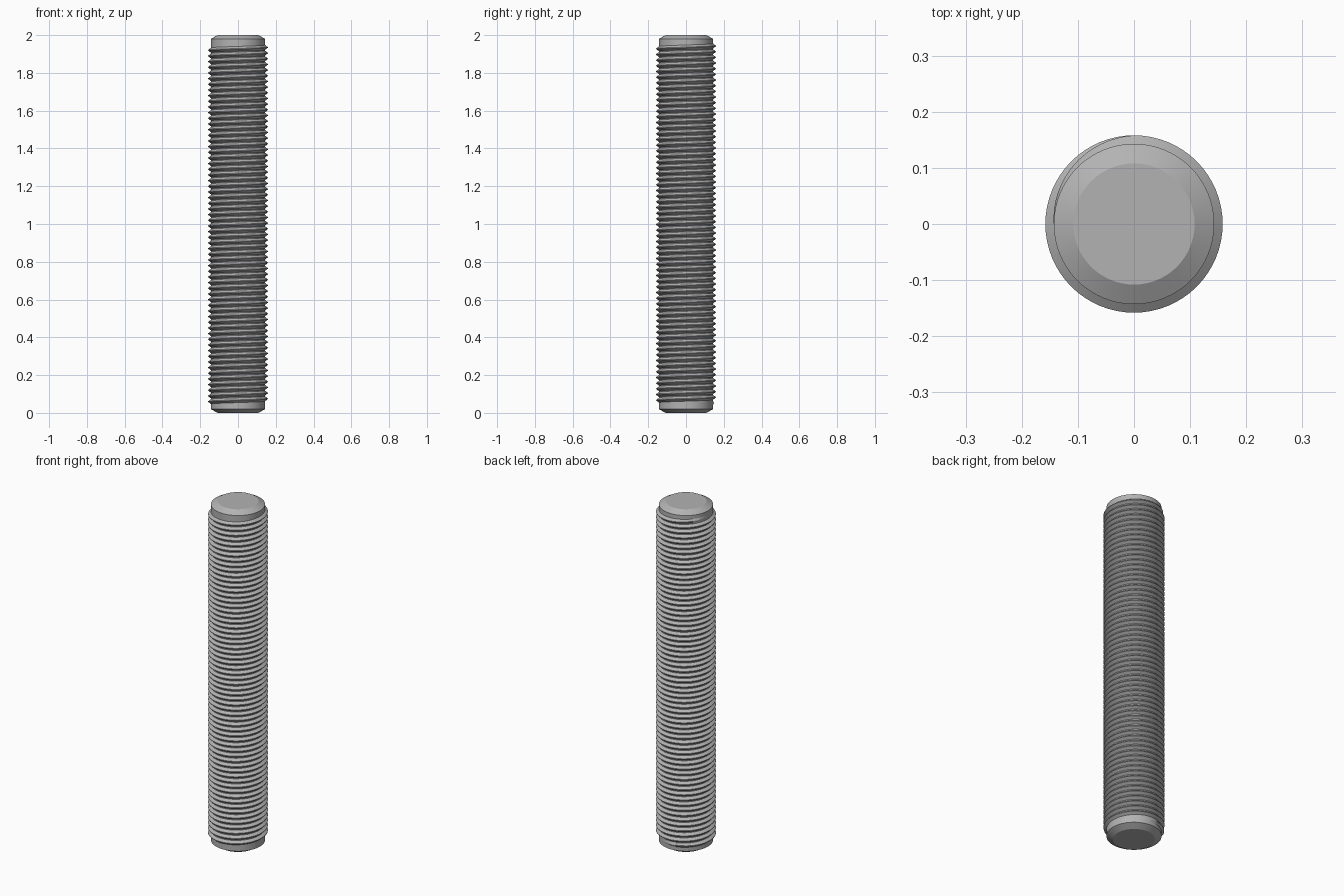
import bpy, bmesh, math

LENGTH, TIP, ROOT, CREST = 2.0, 0.108, 0.143, 0.158
PITCH, STEPS = 0.03, 64
START, END = 0.035, 1.965

if "Cube" in bpy.data.objects:
    bpy.data.objects.remove(bpy.data.objects["Cube"])

steel = bpy.data.materials.new("grey steel")
steel.use_nodes = True
GREY = (0.45, 0.45, 0.45, 1)
steel.diffuse_color = GREY
steel.node_tree.nodes["Principled BSDF"].inputs["Base Color"].default_value = GREY


def finish(name, bm):
    bmesh.ops.recalc_face_normals(bm, faces=bm.faces)
    mesh = bpy.data.meshes.new(name)
    bm.to_mesh(mesh)
    bm.free()
    mesh.materials.append(steel)
    obj = bpy.data.objects.new(name, mesh)
    bpy.context.collection.objects.link(obj)
    bpy.ops.object.select_all(action="DESELECT")
    obj.select_set(True)
    bpy.context.view_layer.objects.active = obj
    bpy.ops.object.shade_smooth_by_angle(angle=math.radians(25))


# Core rod with chamfered ends, turned from half a profile
bm = bmesh.new()
profile = [(0, 0), (TIP, 0), (ROOT, 0.02), (ROOT, LENGTH - 0.02), (TIP, LENGTH), (0, LENGTH)]
verts = [bm.verts.new((r, 0, z)) for r, z in profile]
edges = [bm.edges.new(pair) for pair in zip(verts, verts[1:])]
bmesh.ops.spin(bm, geom=verts + edges, cent=(0, 0, 0), axis=(0, 0, 1),
               angle=math.tau, steps=STEPS, use_duplicate=False)
bmesh.ops.remove_doubles(bm, verts=bm.verts, dist=1e-5)
finish("rod_core", bm)

# Right-handed thread ridge, fading into the core at both ends
bm = bmesh.new()
count = round((END - START - PITCH) / PITCH * STEPS)
rings = []
for i in range(count + 1):
    fade = min(1, i / (STEPS / 4), (count - i) / (STEPS / 4))
    crest = ROOT + (CREST - ROOT) * fade
    angle = math.pi + math.tau * (i - count) / STEPS
    middle = START + PITCH / 2 + PITCH * i / STEPS
    section = [(ROOT - 0.002, -0.48), (crest, -0.06), (crest, 0.06), (ROOT - 0.002, 0.48)]
    rings.append([bm.verts.new((r * math.cos(angle), r * math.sin(angle), middle + h * PITCH))
                  for r, h in section])
for low, high in zip(rings, rings[1:]):
    for k in range(3):
        bm.faces.new((low[k], high[k], high[k + 1], low[k + 1]))
bm.faces.new(rings[0])
bm.faces.new(rings[-1])
finish("thread", bm)
